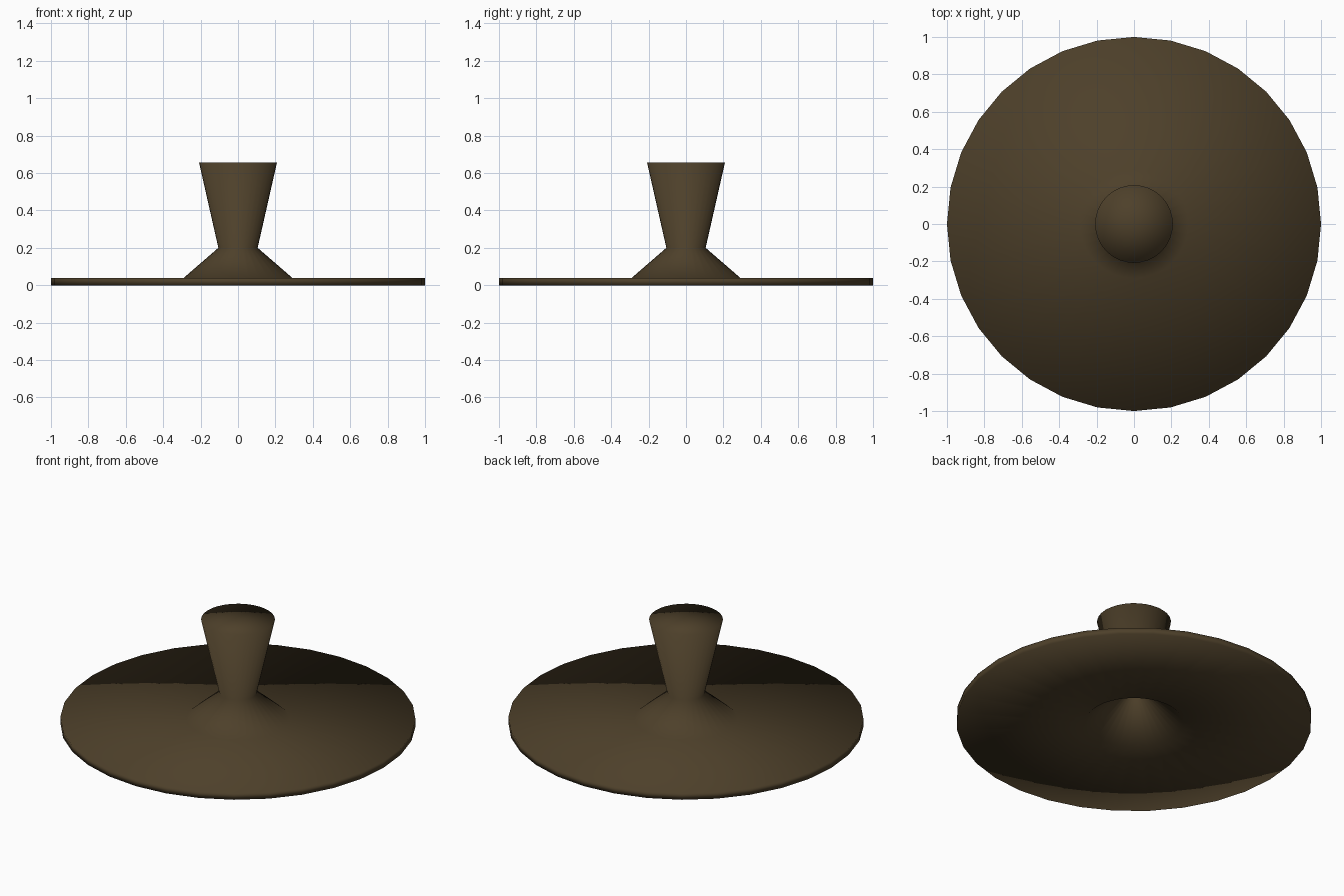
import bpy, bmesh, math

if "Cube" in bpy.data.objects:
    bpy.data.objects.remove(bpy.data.objects["Cube"])

SIDES = 32

bronze = bpy.data.materials.new("dark bronze")
bronze.diffuse_color = (0.075, 0.051, 0.023, 1)
bronze.use_nodes = True
bronze.node_tree.nodes["Principled BSDF"].inputs["Base Color"].default_value = bronze.diffuse_color


def lathe(name, profile):
    """Spin a closed (radius, height) profile; radius 0 becomes a single pole."""
    bm = bmesh.new()
    rings = []
    for r, z in profile:
        if r == 0:
            rings.append([bm.verts.new((0, 0, z))] * SIDES)
        else:
            rings.append([bm.verts.new((r * math.cos(2 * math.pi * i / SIDES),
                                        r * math.sin(2 * math.pi * i / SIDES), z))
                          for i in range(SIDES)])
    for a, b in zip(rings, rings[1:]):
        for i in range(SIDES):
            j = (i + 1) % SIDES
            corners = list(dict.fromkeys((a[i], a[j], b[j], b[i])))
            bm.faces.new(corners).smooth = True
    bmesh.ops.recalc_face_normals(bm, faces=bm.faces)
    mesh = bpy.data.meshes.new(name)
    bm.to_mesh(mesh)
    bm.free()
    mesh.materials.append(bronze)
    obj = bpy.data.objects.new(name, mesh)
    bpy.context.collection.objects.link(obj)
    return obj


# Lid: hollow underside, flat disc, flared foot, waist and widening knob
lathe("lid_with_knob", [
    (0, 0.615), (0.165, 0.615), (0.068, 0.185), (0.275, 0.0),
    (1.0, 0.0), (1.0, 0.04), (0.29, 0.04),
    (0.105, 0.20), (0.208, 0.655), (0, 0.655),
])
